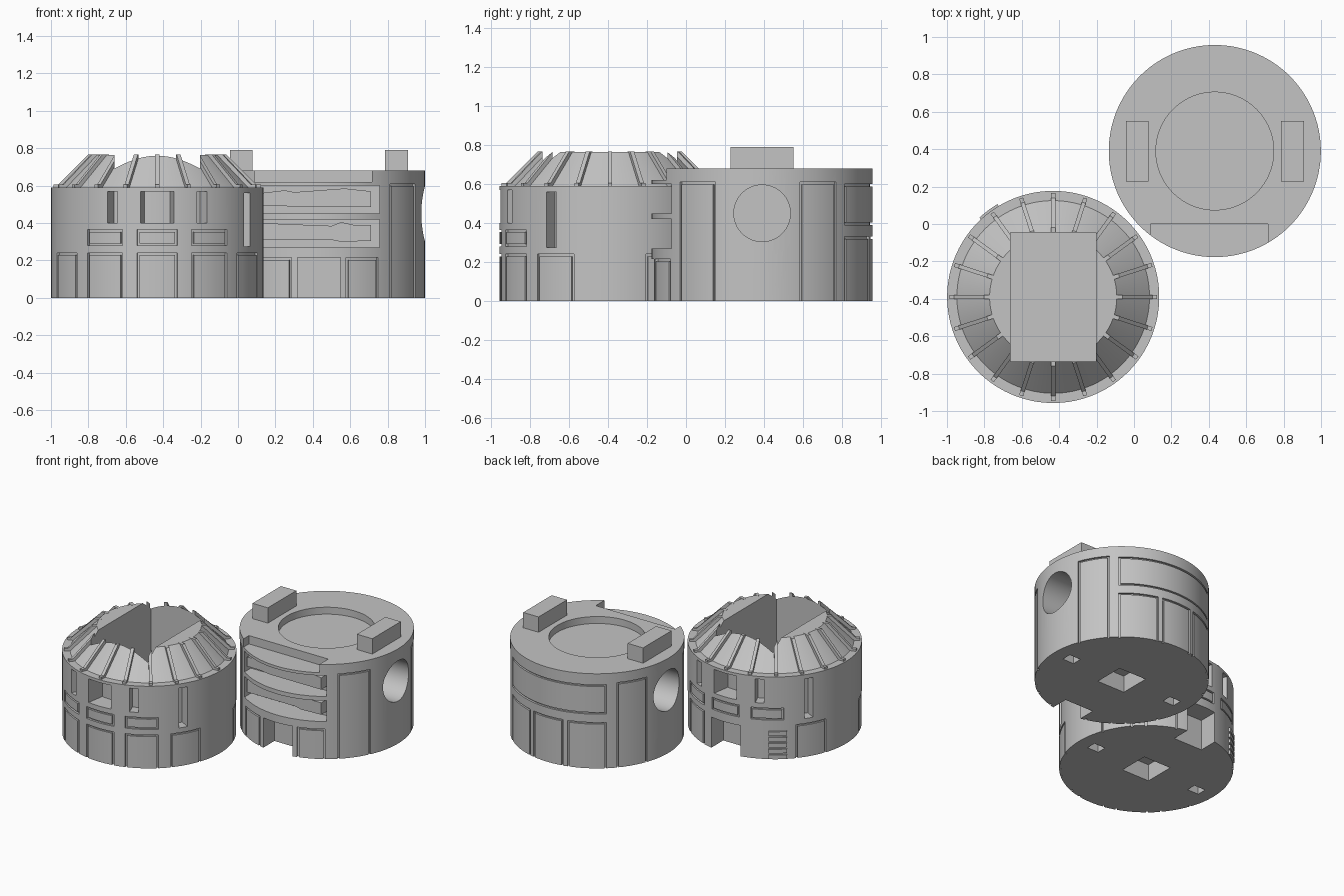
import bpy, bmesh, math
from mathutils import Matrix, Vector

cube = bpy.data.objects.get("Cube")
if cube:
    bpy.data.objects.remove(cube, do_unlink=True)

mat = bpy.data.materials.new("light_grey")
mat.use_nodes = True
GREY = (0.55, 0.55, 0.55, 1)
mat.diffuse_color = GREY
mat.node_tree.nodes["Principled BSDF"].inputs["Base Color"].default_value = GREY

R = 0.567
LEFT = (-0.432, -0.39)
RIGHT = (0.432, 0.39)


def prism(bm, low, high):
    """Closed solid between two matching loops of points."""
    a = [bm.verts.new(p) for p in low]
    b = [bm.verts.new(p) for p in high]
    faces = [bm.faces.new(a), bm.faces.new(b)]
    for i in range(len(a)):
        j = (i + 1) % len(a)
        faces.append(bm.faces.new((a[i], a[j], b[j], b[i])))
    bmesh.ops.recalc_face_normals(bm, faces=faces)


def box(bm, x0, x1, y0, y1, z0, z1):
    loop = [(x0, y0), (x1, y0), (x1, y1), (x0, y1)]
    prism(bm, [(x, y, z0) for x, y in loop], [(x, y, z1) for x, y in loop])


def sector(bm, r0, r1, a0, a1, z0, z1):
    """Curved block between two radii and two angles in degrees."""
    n = max(2, round((a1 - a0) / 3))
    angles = [math.radians(a0 + (a1 - a0) * i / n) for i in range(n + 1)]
    loop = [(r1 * math.cos(a), r1 * math.sin(a)) for a in angles]
    loop += [(r0 * math.cos(a), r0 * math.sin(a)) for a in reversed(angles)]
    prism(bm, [(x, y, z0) for x, y in loop], [(x, y, z1) for x, y in loop])


def disc(bm, r, depth, matrix):
    bmesh.ops.create_cone(bm, cap_ends=True, segments=96, radius1=r, radius2=r,
                          depth=depth, matrix=matrix)


def lathe(bm, profile):
    verts = [bm.verts.new((r, 0, z)) for r, z in profile]
    edges = [bm.edges.new(p) for p in zip(verts, verts[1:])]
    bmesh.ops.spin(bm, geom=verts + edges, cent=(0, 0, 0), axis=(0, 0, 1),
                   angle=math.tau, steps=120)
    bmesh.ops.remove_doubles(bm, verts=bm.verts, dist=0.0001)
    bmesh.ops.recalc_face_normals(bm, faces=bm.faces)


def make(name, bm, at):
    mesh = bpy.data.meshes.new(name)
    bm.to_mesh(mesh)
    bm.free()
    mesh.materials.append(mat)
    ob = bpy.data.objects.new(name, mesh)
    ob.location = (at[0], at[1], 0)
    bpy.context.collection.objects.link(ob)
    return ob


def cut(ob, bm, at):
    """Subtract a set of separate solids, then drop the cutter."""
    cutter = make("cutter", bm, at)
    cutter.hide_render = True
    mod = ob.modifiers.new("cut", 'BOOLEAN')
    mod.operation, mod.solver, mod.object = 'DIFFERENCE', 'EXACT', cutter
    bpy.context.view_layer.objects.active = ob
    bpy.ops.object.modifier_apply(modifier=mod.name)
    bpy.data.objects.remove(cutter, do_unlink=True)


def panels(cutter, plates, spans):
    """Recesses with a plate set inside, leaving a narrow groove around it."""
    for a0, a1, z0, z1 in spans:
        sector(cutter, R - 0.014, R + 0.05, a0, a1, z0 - 0.01 * (z0 == 0), z1)
        inset = 0 if z0 == 0 else 0.012
        sector(plates, R - 0.02, R - 0.001, a0 + 1.3, a1 - 1.3, z0 + inset, z1 - 0.012)


def base_sockets(bm):
    box(bm, -0.11, 0.11, -0.11, 0.11, -0.05, 0.12)
    for s in (-1, 1):
        box(bm, s * 0.425 - 0.045, s * 0.425 + 0.045, -0.035, 0.035, -0.05, 0.06)


# Domed bunker: drum and sloping roof
bunker = bmesh.new()
lathe(bunker, [(0, 0), (R, 0), (R, 0.59), (0.515, 0.59), (0.34, 0.765), (0, 0.765)])
bunker = make("bunker_body", bunker, LEFT)

cutter, plates = bmesh.new(), bmesh.new()
base_sockets(cutter)
box(cutter, -0.228, 0.228, -0.345, 0.345, 0.18, 0.9)      # open pit
box(cutter, -0.115, 0.115, 0.42, 0.7, -0.05, 0.22)        # rear doorway
spans = [(-90 + k * 30 - 11, -90 + k * 30 + 11, 0, 0.24) for k in range(-2, 3)]
spans += [(c - 11, c + 11, 0, 0.24) for c in (30, 60, 150)]
for face in (-90, 90):
    spans += [(face + d - 11, face + d + 11, 0.28, 0.365) for d in (-30, 0, 30)]
    sector(cutter, 0.44, 0.62, face - 9, face + 9, 0.4, 0.57)
    for d in (-25, 25):
        sector(cutter, 0.49, 0.62, face + d - 3, face + d + 3, 0.4, 0.57)
    sector(cutter, 0.49, 0.62, face + 55, face + 61, 0.275, 0.56)
panels(cutter, plates, spans)
cut(bunker, cutter, LEFT)
bunker_plates = make("bunker_panels", plates, LEFT)

# Roof ribs
ribs = bmesh.new()
rib_profile = [(0.555, 0.58), (0.555, 0.606), (0.53, 0.606), (0.37, 0.766),
               (0.325, 0.766), (0.325, 0.74), (0.48, 0.58)]
for k in range(20):
    turn = Matrix.Rotation(math.radians(18 * k), 3, 'Z')
    sides = [[turn @ Vector((r, w, z)) for r, z in rib_profile] for w in (-0.011, 0.011)]
    prism(ribs, *sides)
ribs = make("roof_ribs", ribs, LEFT)
pit = bmesh.new()
box(pit, -0.228, 0.228, -0.345, 0.345, 0.18, 0.9)
cut(ribs, pit, LEFT)

# Louvred vent beside the doorway
vent = bmesh.new()
for k in range(5):
    sector(vent, R - 0.03, R + 0.012, 121, 133, 0.005 + k * 0.042, 0.034 + k * 0.042)
vent = make("vent_slats", vent, LEFT)

# Armoury tower: plain drum
tower = bmesh.new()
lathe(tower, [(0, 0), (R, 0), (R, 0.68), (0, 0.68)])
tower = make("tower_body", tower, RIGHT)

cutter, plates = bmesh.new(), bmesh.new()
base_sockets(cutter)
disc(cutter, 0.315, 0.1, Matrix.Translation((0, 0, 0.68)))        # roof recess
for s in (-1, 1):                                                 # side ports
    disc(cutter, 0.145, 0.34, Matrix.Translation((s * 0.47, 0, 0.45))
         @ Matrix.Rotation(math.pi / 2, 4, 'Y'))
box(cutter, -0.115, 0.115, -0.7, -0.43, -0.05, 0.215)             # front doorway
box(cutter, -0.345, 0.285, -0.7, -0.39, 0.62, 0.75)               # roof notch
for z in (0.27, 0.45):                                            # rack bays
    box(cutter, -0.33, 0.325, -0.7, -0.39, z, z + 0.15)
spans = [(-48, -25, 0, 0.61), (20, 42, 0, 0.61), (138, 160, 0, 0.61),
         (205, 228, 0, 0.61), (-75, -56, 0, 0.215), (-124, -105, 0, 0.215),
         (48, 131, 0.39, 0.6), (48, 75, 0, 0.33), (78, 102, 0, 0.33),
         (105, 131, 0, 0.33)]
panels(cutter, plates, spans)
cut(tower, cutter, RIGHT)
tower_plates = make("tower_panels", plates, RIGHT)

# Roof blocks
blocks = bmesh.new()
for s in (-1, 1):
    x = s * 0.415
    box(blocks, x - 0.061, x + 0.061, -0.163, 0.16, 0.67, 0.79)
make("roof_blocks", blocks, RIGHT)

# Racked equipment in the two bays
upper = [(0.12, 0.495), (0.22, 0.495), (0.3, 0.485), (0.71, 0.485), (0.71, 0.57),
         (0.57, 0.585), (0.3, 0.565), (0.25, 0.575), (0.12, 0.56)]
lower = [(0.12, 0.31), (0.5, 0.31), (0.55, 0.3), (0.71, 0.305), (0.71, 0.39),
         (0.62, 0.39), (0.55, 0.405), (0.5, 0.385), (0.12, 0.4)]
for name, outline in (("upper_rack_gear", upper), ("lower_rack_gear", lower)):
    gear = bmesh.new()
    prism(gear, [(x, -0.07, z) for x, z in outline], [(x, 0.01, z) for x, z in outline])
    make(name, gear, (0, 0))

# Smooth the round parts, keep the edges sharp
bpy.ops.object.select_all(action='DESELECT')
for ob in (bunker, tower, bunker_plates, tower_plates, vent):
    ob.select_set(True)
    bpy.context.view_layer.objects.active = ob
bpy.ops.object.shade_smooth_by_angle(angle=math.radians(25))
